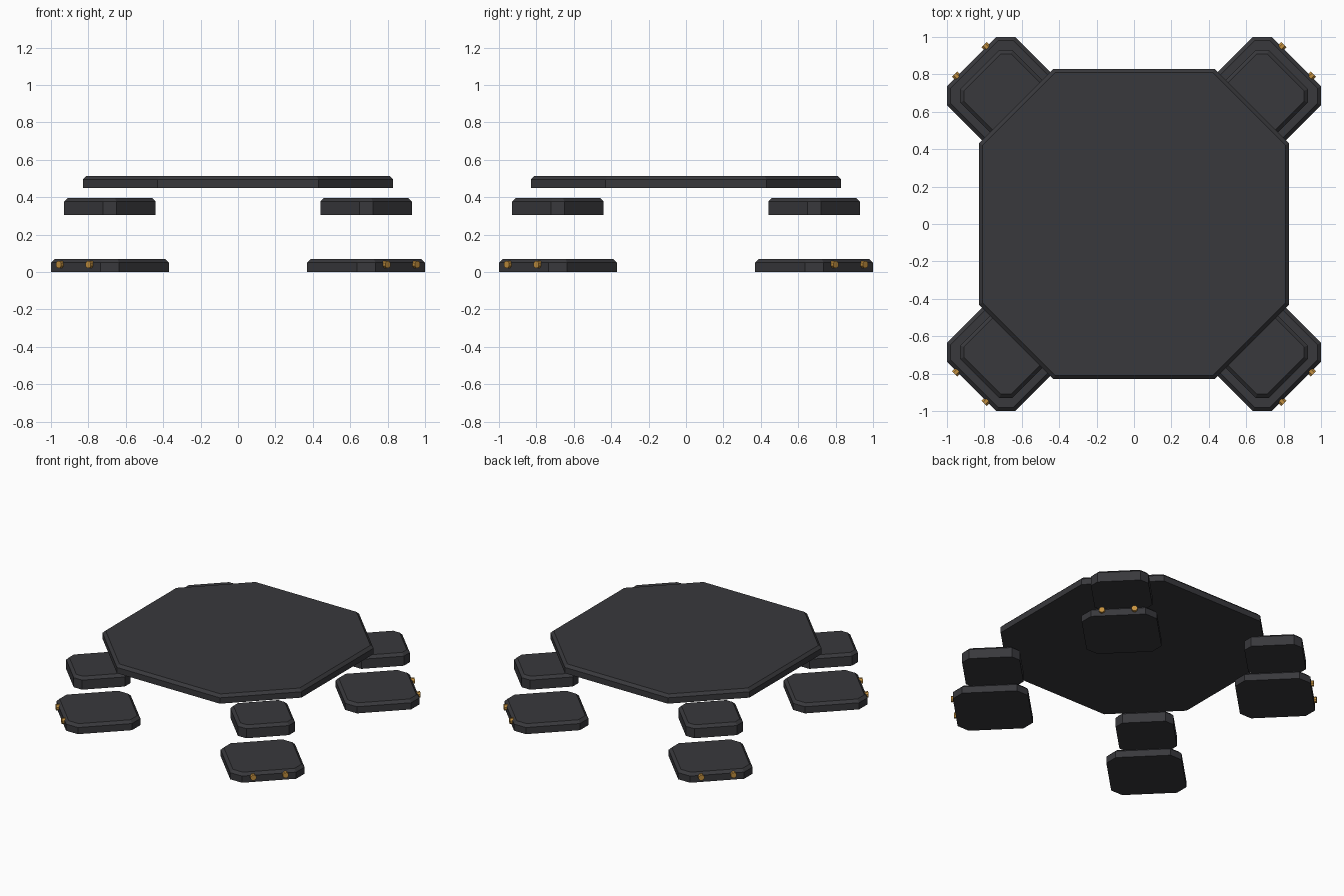
import bpy, bmesh
from math import radians, cos, sin, pi
from mathutils import Matrix, Vector

if "Cube" in bpy.data.objects:
    bpy.data.objects.remove(bpy.data.objects["Cube"])


def material(name, colour):
    m = bpy.data.materials.new(name)
    m.diffuse_color = colour
    m.use_nodes = True
    m.node_tree.nodes["Principled BSDF"].inputs["Base Color"].default_value = m.diffuse_color
    return m


dark = material("dark_grey", (0.04, 0.04, 0.045, 1))
gold = material("gold", (0.55, 0.28, 0.05, 1))


def make_object(name, bm, mat, matrix):
    bmesh.ops.recalc_face_normals(bm, faces=bm.faces[:])
    me = bpy.data.meshes.new(name)
    bm.to_mesh(me)
    bm.free()
    me.materials.append(mat)
    ob = bpy.data.objects.new(name, me)
    ob.matrix_world = matrix
    bpy.context.collection.objects.link(ob)
    return ob


def slab(name, half, cut, z0, z1, bevel, matrix=Matrix()):
    """Square slab with cut corners and a chamfered top rim."""
    k = half - cut
    outline = [(half, -k), (half, k), (k, half), (-k, half),
               (-half, k), (-half, -k), (-k, -half), (k, -half)]
    bm = bmesh.new()
    base = bm.faces.new([bm.verts.new((x, y, z0)) for x, y in outline])
    ext = bmesh.ops.extrude_face_region(bm, geom=[base], use_keep_orig=True)
    top = [v for v in ext["geom"] if isinstance(v, bmesh.types.BMVert)]
    bmesh.ops.translate(bm, verts=top, vec=(0, 0, z1 - z0))
    rim = [e for e in bm.edges if all(v in top for v in e.verts)]
    bmesh.ops.bevel(bm, geom=rim, offset=bevel, segments=1, affect='EDGES')
    return make_object(name, bm, dark, matrix)


def stud(name, matrix, v):
    """Small eight-sided stud pointing out of a pad's outer edge."""
    bm = bmesh.new()
    pose = (Matrix.Translation((0.258, v, 0.04)) @ Matrix.Rotation(pi / 2, 4, 'Y')
            @ Matrix.Rotation(pi / 8, 4, 'Z'))
    bmesh.ops.create_cone(bm, cap_ends=True, segments=8, radius1=0.021,
                          radius2=0.021, depth=0.036, matrix=pose)
    return make_object(name, bm, gold, matrix)


# Large top plate
slab("top_plate", 0.83, 0.40, 0.45, 0.514, 0.02)

# Four corner legs: foot pad, upper pad and two studs each
corners = ["back_right", "back_left", "front_left", "front_right"]
for i, corner in enumerate(corners):
    pose = (Matrix.Rotation(radians(45 + 90 * i), 4, 'Z')
            @ Matrix.Translation((0.969, 0, 0)))
    slab(corner + "_foot_pad", 0.258, 0.07, 0.0, 0.07, 0.02, pose)
    slab(corner + "_upper_pad", 0.198, 0.05, 0.305, 0.397, 0.02, pose)
    for j, v in enumerate((-0.112, 0.112)):
        stud(f"{corner}_stud_{j + 1}", pose, v)
